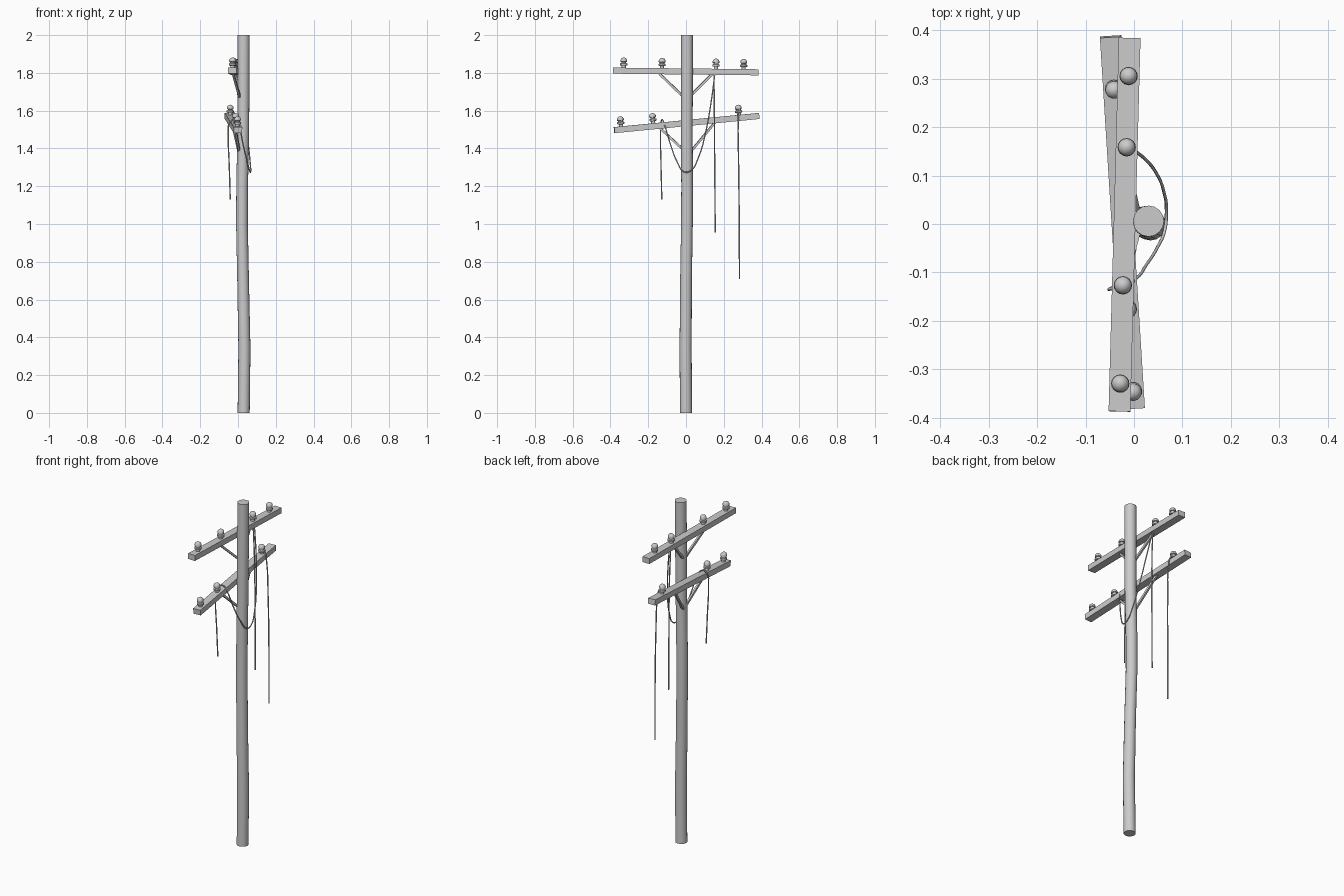
import bpy
import bmesh
import math
from mathutils import Vector, Matrix

cube = bpy.data.objects.get("Cube")
if cube:
    bpy.data.objects.remove(cube, do_unlink=True)

grey = bpy.data.materials.new("weathered grey")
grey.use_nodes = True
COLOUR = (0.6, 0.6, 0.6, 1)
grey.diffuse_color = COLOUR
grey.node_tree.nodes["Principled BSDF"].inputs["Base Color"].default_value = COLOUR


def finish(name, bm, smooth=False):
    bmesh.ops.recalc_face_normals(bm, faces=bm.faces)
    mesh = bpy.data.meshes.new(name)
    bm.to_mesh(mesh)
    bm.free()
    mesh.materials.append(grey)
    obj = bpy.data.objects.new(name, mesh)
    bpy.context.collection.objects.link(obj)
    if smooth:
        bpy.ops.object.select_all(action="DESELECT")
        obj.select_set(True)
        bpy.context.view_layer.objects.active = obj
        bpy.ops.object.shade_smooth_by_angle(angle=math.radians(40))
    return obj


def loft(name, rings, sides, smooth=True):
    """Skin horizontal circles given as (centre, radius), closed at both ends."""
    bm = bmesh.new()
    loops = []
    for centre, radius in rings:
        loops.append([bm.verts.new(Vector(centre) + Vector(
            (radius * math.cos(math.tau * i / sides), radius * math.sin(math.tau * i / sides), 0)))
            for i in range(sides)])
    for low, high in zip(loops, loops[1:]):
        for i in range(sides):
            j = (i + 1) % sides
            bm.faces.new((low[i], low[j], high[j], high[i]))
    bm.faces.new(loops[0])
    bm.faces.new(loops[-1])
    return finish(name, bm, smooth)


def beam(name, start, end, width, height):
    """Box running from start to end, its height kept upright."""
    start, end = Vector(start), Vector(end)
    along = (end - start).normalized()
    side = along.cross(Vector((0, 0, 1))).normalized()
    up = side.cross(along)
    frame = Matrix((side, along, up)).transposed().to_4x4()
    frame.translation = (start + end) / 2
    bm = bmesh.new()
    bmesh.ops.create_cube(bm, size=1)
    bmesh.ops.scale(bm, vec=(width, (end - start).length, height), verts=bm.verts)
    bmesh.ops.transform(bm, matrix=frame, verts=bm.verts)
    finish(name, bm)
    return up


def wire(name, points, radius=0.0035):
    curve = bpy.data.curves.new(name, "CURVE")
    curve.dimensions = "3D"
    curve.bevel_depth = radius
    curve.bevel_resolution = 1
    curve.resolution_u = 4
    curve.use_fill_caps = True
    spline = curve.splines.new("BEZIER")
    spline.bezier_points.add(len(points) - 1)
    for knot, point in zip(spline.bezier_points, points):
        knot.co = point
        knot.handle_left_type = knot.handle_right_type = "AUTO"
    curve.materials.append(grey)
    bpy.context.collection.objects.link(bpy.data.objects.new(name, curve))


# Slightly crooked pole
loft("pole", [((0.03, 0, 0), 0.032), ((0.034, -0.002, 0.34), 0.032),
              ((0.027, 0, 0.7), 0.031), ((0.021, 0.005, 1.0), 0.031),
              ((0.022, 0.006, 1.2), 0.031), ((0.028, 0.004, 1.5), 0.031),
              ((0.03, 0.006, 2.0), 0.032)], 16)

# Crossarms with their insulators
INSULATOR = [(0.011, 0), (0.011, 0.012), (0.019, 0.014), (0.019, 0.023),
             (0.013, 0.026), (0.013, 0.031), (0.018, 0.033), (0.018, 0.041),
             (0.014, 0.049), (0.007, 0.054), (0.001, 0.055)]
ARMS = {
    "upper": ((-0.03, -0.387, 1.812), (-0.009, 0.384, 1.803), (-0.33, -0.127, 0.158, 0.305)),
    "lower": ((0, -0.38, 1.497), (-0.048, 0.387, 1.572), (-0.342, -0.172, 0.282)),
}
for label, (start, end, spots) in ARMS.items():
    up = beam(label + "_crossarm", start, end, 0.045, 0.032)
    start, end = Vector(start), Vector(end)
    for n, y in enumerate(spots):
        base = start.lerp(end, (y - start.y) / (end.y - start.y)) + up * 0.015
        obj = loft(f"{label}_insulator_{n + 1}", [((0, 0, z), r) for r, z in INSULATOR], 16)
        obj.location = base
        obj.rotation_euler = up.to_track_quat("Z", "Y").to_euler()

# Diagonal braces from the arms down to the pole
beam("upper_brace_front", (-0.025, -0.14, 1.795), (0.012, 0, 1.66), 0.012, 0.012)
beam("upper_brace_back", (-0.018, 0.14, 1.795), (0.012, 0.005, 1.66), 0.012, 0.012)
beam("lower_brace_front", (-0.015, -0.14, 1.51), (0.008, 0.005, 1.375), 0.012, 0.012)
beam("lower_brace_back", (-0.03, 0.155, 1.54), (0.008, 0.01, 1.365), 0.012, 0.012)

# Cable looping around the pole, over the lower arm and hanging loose
wire("looped_wire", [(0, 0.152, 1.79), (0.022, 0.135, 1.66), (0.046, 0.105, 1.49),
                     (0.062, 0.065, 1.35), (0.067, 0.025, 1.282), (0.064, -0.01, 1.276),
                     (0.05, -0.045, 1.325), (0.025, -0.085, 1.43), (0.005, -0.112, 1.52),
                     (-0.015, -0.125, 1.552), (-0.045, -0.133, 1.535), (-0.051, -0.135, 1.48),
                     (-0.046, -0.132, 1.3), (-0.041, -0.128, 1.13)])

# Broken cables hanging straight down
wire("middle_hanging_wire", [(-0.005, 0.148, 1.79), (0.002, 0.15, 1.6),
                             (0.004, 0.152, 1.3), (0.004, 0.155, 0.955)])
wire("end_hanging_wire", [(-0.04, 0.28, 1.6), (-0.02, 0.278, 1.588), (-0.008, 0.276, 1.54),
                          (0, 0.278, 1.35), (0.003, 0.282, 1.0), (0.003, 0.283, 0.71)])
